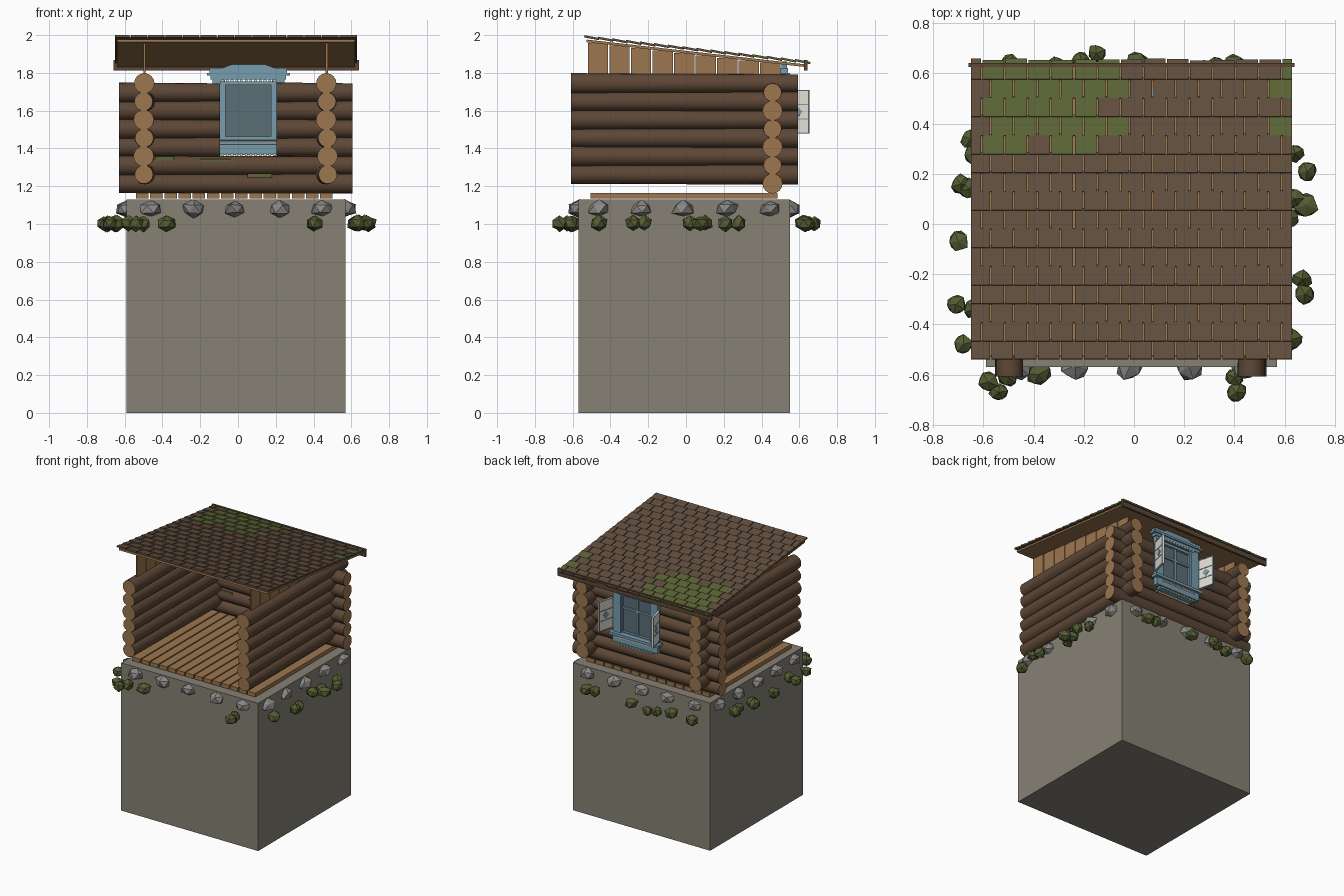
import bpy, bmesh, math, random
from mathutils import Matrix, Vector

if "Cube" in bpy.data.objects:
    bpy.data.objects.remove(bpy.data.objects["Cube"])

random.seed(4)


def material(name, r, g, b):
    m = bpy.data.materials.new(name)
    m.diffuse_color = [(c / 255 / 12.92 if c < 11 else ((c / 255 + 0.055) / 1.055) ** 2.4)
                       for c in (r, g, b)] + [1]
    m.use_nodes = True
    m.node_tree.nodes["Principled BSDF"].inputs["Base Color"].default_value = m.diffuse_color
    return m


EARTH = material("earth grey", 134, 129, 117)
ROCK = material("rock grey", 138, 136, 132)
BARK = material("bark brown", 93, 71, 54)
TAN = material("cut wood tan", 156, 118, 79)
SHINGLE = material("shingle brown", 98, 79, 63)
MOSS = material("roof moss", 92, 101, 54)
BUSH = material("bush green", 84, 93, 50)
BLUE = material("painted blue", 118, 158, 174)
GLASS = material("window glass", 92, 110, 119)
CREAM = material("cream paint", 226, 222, 208)


def finish(name, bm, mats, smooth=False):
    bmesh.ops.recalc_face_normals(bm, faces=bm.faces)
    me = bpy.data.meshes.new(name)
    bm.to_mesh(me)
    bm.free()
    for m in mats:
        me.materials.append(m)
    ob = bpy.data.objects.new(name, me)
    bpy.context.collection.objects.link(ob)
    if smooth:
        bpy.ops.object.select_all(action='DESELECT')
        bpy.context.view_layer.objects.active = ob
        ob.select_set(True)
        bpy.ops.object.shade_smooth_by_angle(angle=math.radians(40))
    return ob


def box(bm, x0, x1, y0, y1, z0, z1, mat=0, xf=Matrix()):
    size = Matrix.Diagonal((x1 - x0, y1 - y0, z1 - z0, 1))
    pos = Matrix.Translation(((x0 + x1) / 2, (y0 + y1) / 2, (z0 + z1) / 2))
    vs = bmesh.ops.create_cube(bm, size=1, matrix=xf @ pos @ size)["verts"]
    for f in {f for v in vs for f in v.link_faces}:
        f.material_index = mat


def boxes(name, mat, dims):
    bm = bmesh.new()
    for d in dims:
        box(bm, *d)
    return finish(name, bm, [mat])


def log(bm, a, b, r1, r2):
    # tapered log whose flat ends show cut wood
    a, b = Vector(a), Vector(b)
    d = b - a
    xf = Matrix.Translation((a + b) / 2) @ d.to_track_quat('Z', 'Y').to_matrix().to_4x4()
    vs = bmesh.ops.create_cone(bm, cap_ends=True, segments=16, radius1=r1, radius2=r2,
                               depth=d.length, matrix=xf)["verts"]
    for f in {f for v in vs for f in v.link_faces}:
        f.material_index = 1 if len(f.verts) > 4 else 0


def lump(bm, pos, size):
    # faceted stone or leaf clump
    xf = Matrix.Translation(pos) @ Matrix.Rotation(random.uniform(0, 6.28), 4, 'Z')
    vs = bmesh.ops.create_icosphere(bm, subdivisions=1, radius=1)["verts"]
    for v in vs:
        k = random.uniform(0.84, 1.12)
        v.co = xf @ Vector([c * s * k for c, s in zip(v.co, size)])


# Ground block and floor
boxes("ground_block", EARTH, [(-0.59, 0.57, -0.57, 0.55, 0, 1.13)])
pitch = 1.05 / 14
boxes("floor_planks", TAN, [(-0.54 + i * pitch, -0.54 + i * pitch + 0.066, -0.505, 0.485, 1.135, 1.165)
                            for i in range(14)])

# Side walls, alternating the thick end of each log
for name, x in (("left_wall_logs", -0.495), ("right_wall_logs", 0.47)):
    bm = bmesh.new()
    for i in range(6):
        z = 1.262 + 0.0965 * i
        r = (0.054, 0.048) if i % 2 else (0.049, 0.054)
        dx = random.uniform(-0.006, 0.006)
        log(bm, (x + dx, -0.608, z), (x - dx, 0.592, z), *r)
    finish(name, bm, [BARK, TAN], True)

# Back wall, with the upper rows split around the window
bm = bmesh.new()
WX0, WX1 = -0.095, 0.205
for i in range(6):
    z = 1.214 + 0.0965 * i
    r = (0.053, 0.048) if i % 2 else (0.049, 0.053)
    spans = [(-0.63, 0.605)] if i < 2 else [(-0.63, WX0), (WX1, 0.605)]
    for a, b in spans:
        log(bm, (a, 0.458, z), (b, 0.458, z), *r)
finish("back_wall_logs", bm, [BARK, TAN], True)
boxes("log_moss", MOSS, [(x, x + w, 0.411, 0.419, z, z + 0.022) for x, w, z in
                         ((-0.2, 0.16, 1.322), (0.05, 0.13, 1.245), (-0.44, 0.1, 1.335))])

# Upright boards closing the wedge between side walls and roof
SLOPE = 0.1134
for name, x in (("left_gable_boards", -0.495), ("right_gable_boards", 0.47)):
    boxes(name, TAN, [(x - 0.006, x + 0.006, y, y + 0.108, 1.785, 1.963 - SLOPE * (y + 0.57))
                      for y in [-0.52 + 0.114 * i for i in range(9)]])

# Sloping roof: local frame starts at the high front eave
ROOF = Matrix.Translation((0, -0.54, 1.98)) @ Matrix.Rotation(-math.atan(SLOPE), 4, 'X')
bm = bmesh.new()
box(bm, -0.64, 0.62, 0.015, 1.18, -0.016, -0.002, 0, ROOF)
finish("roof_deck", bm, [TAN])
boxes("back_fascia", BARK, [(-0.66, 0.64, 0.625, 0.642, 1.812, 1.868)])

# Shingles in overlapping staggered rows; the low left corner is mossy
bm = bmesh.new()
ROWS, W = 16, 0.092
step = 1.2 / ROWS
for r in range(ROWS):
    y0 = r * step
    tilt = ROOF @ Matrix.Translation((0, y0, 0.012)) @ Matrix.Rotation(math.radians(-4.5), 4, 'X')
    edges = [-0.65] + [x for x in [-0.65 + (0.5 if r % 2 else 0.9) * W + W * i for i in range(15)]
                       if x < 0.61] + [0.63]
    moss_end = {15: -0.06, 14: -0.06, 13: -0.11, 12: -0.06, 11: -0.14}.get(r, -9)
    for i, (a, b) in enumerate(zip(edges, edges[1:])):
        mossy = (b < moss_end + 0.05 and a > -0.64 and not (r == 11 and -0.5 < a < -0.39)) \
            or (r in (12, 14, 15) and b == 0.63)
        gap = 0 if b == 0.63 else 0.006
        box(bm, a, b - gap, -0.004 if r else 0, step + random.uniform(-0.003, 0.006),
            -0.004, 0.008, int(mossy), tilt)
finish("roof_shingles", bm, [SHINGLE, MOSS])

# Window: pane, sash and glazing bars
CX = 0.055
boxes("window_pane", GLASS, [(-0.08, 0.19, 0.494, 0.502, 1.45, 1.75)])
bars = [(WX0, -0.066, 0.48, 0.52, 1.44, 1.755), (0.176, WX1, 0.48, 0.52, 1.44, 1.755),
        (WX0, WX1, 0.48, 0.52, 1.735, 1.755), (WX0, WX1, 0.48, 0.52, 1.44, 1.462),
        (CX - 0.008, CX + 0.008, 0.502, 0.514, 1.46, 1.74),
        (-0.07, 0.18, 0.502, 0.514, 1.635, 1.65)]
boxes("window_sash", BLUE, bars)

# Outer casing, sill and stepped cornice
boxes("window_casing", BLUE, [
    (-0.135, -0.07, 0.505, 0.535, 1.40, 1.77), (0.18, 0.245, 0.505, 0.535, 1.40, 1.77),
    (WX0, WX1, 0.49, 0.53, 1.365, 1.44), (-0.135, 0.245, 0.505, 0.54, 1.38, 1.44),
    (-0.155, 0.265, 0.505, 0.56, 1.435, 1.455),
    (-0.145, 0.255, 0.50, 0.54, 1.765, 1.785), (-0.165, 0.275, 0.495, 0.55, 1.785, 1.80),
    (-0.15, 0.26, 0.50, 0.54, 1.80, 1.825)])

# Arched pediment over the cornice
bm = bmesh.new()
outer = [(CX + 0.14 * t, 1.825 + 0.036 * math.cos(t * math.pi / 2)) for t in [i / 5 - 1 for i in range(11)]]
face = bm.faces.new([bm.verts.new((x, 0.505, z)) for x, z in outer])
ext = bmesh.ops.extrude_face_region(bm, geom=[face])["geom"]
bmesh.ops.translate(bm, vec=(0, 0.03, 0), verts=[g for g in ext if isinstance(g, bmesh.types.BMVert)])
finish("window_pediment", bm, [BLUE])

# Cream trim: stripes, beads under the sill and cornice, on both sides of the casing
trim = []
for y0, y1 in ((0.472, 0.481), (0.535, 0.543)):
    trim += [(WX0, WX1, y0, y1, z, z + 0.006) for z in (1.418, 1.430, 1.442)]
    for i in range(12):
        x = WX0 + 0.025 * i + 0.006
        trim += [(x, x + 0.014, y0, y1, z, z + 0.012) for z in (1.360, 1.752)]
boxes("window_trim", CREAM, trim)

# Open shutters with three panels and a painted diamond
for name, x, s in (("left_shutter", -0.142, -1), ("right_shutter", 0.252, 1)):
    bm = bmesh.new()
    swing = Matrix.Translation((x, 0.53, 0)) @ Matrix.Rotation(-s * math.radians(14), 4, 'Z')
    box(bm, -0.005, 0.005, 0, 0.126, 1.478, 1.71, 0, swing)
    for z in (1.478, 1.553, 1.629, 1.704):
        box(bm, -0.008, 0.008, 0, 0.126, z, z + 0.006, 1, swing)
    for y in (0, 0.121):
        box(bm, -0.008, 0.008, y, y + 0.005, 1.478, 1.71, 1, swing)
    turn = swing @ Matrix.Translation((0, 0.063, 1.594)) @ Matrix.Rotation(math.pi / 4, 4, 'X')
    box(bm, -0.008, 0.008, -0.02, 0.02, -0.02, 0.02, 1, turn)
    finish(name, bm, [CREAM, BLUE])

# Foundation stones set into each face of the block
bm = bmesh.new()
for t in (-0.46, -0.235, -0.015, 0.22, 0.445):
    for p in ((t, -0.565), (t, 0.545), (-0.585, t), (0.565, t)):
        lump(bm, (p[0], p[1], 1.08), (0.062, 0.062, 0.047))
finish("foundation_stones", bm, [ROCK])

# Bushes clinging around the block
bm = bmesh.new()
for x, y in ((-0.65, 0.34), (-0.64, 0.28), (-0.69, 0.16), (-0.66, 0.14), (-0.70, -0.07), (-0.71, -0.32),
             (-0.64, -0.34), (-0.68, -0.48), (-0.58, -0.63), (-0.54, -0.67), (-0.50, -0.61), (-0.38, -0.60),
             (0.40, -0.61), (0.41, -0.67), (0.63, -0.46), (0.68, -0.28), (0.67, -0.22), (0.62, 0.02),
             (0.685, 0.075), (0.64, 0.10), (0.69, 0.21), (0.64, 0.28), (0.33, 0.63), (0.40, 0.63),
             (0.01, 0.64), (-0.15, 0.68), (-0.21, 0.65), (-0.31, 0.62), (-0.49, 0.63)):
    k = random.uniform(0.85, 1.15)
    lump(bm, (x, y, 1.003), (0.047 * k, 0.047 * k, 0.043))
finish("bushes", bm, [BUSH])
